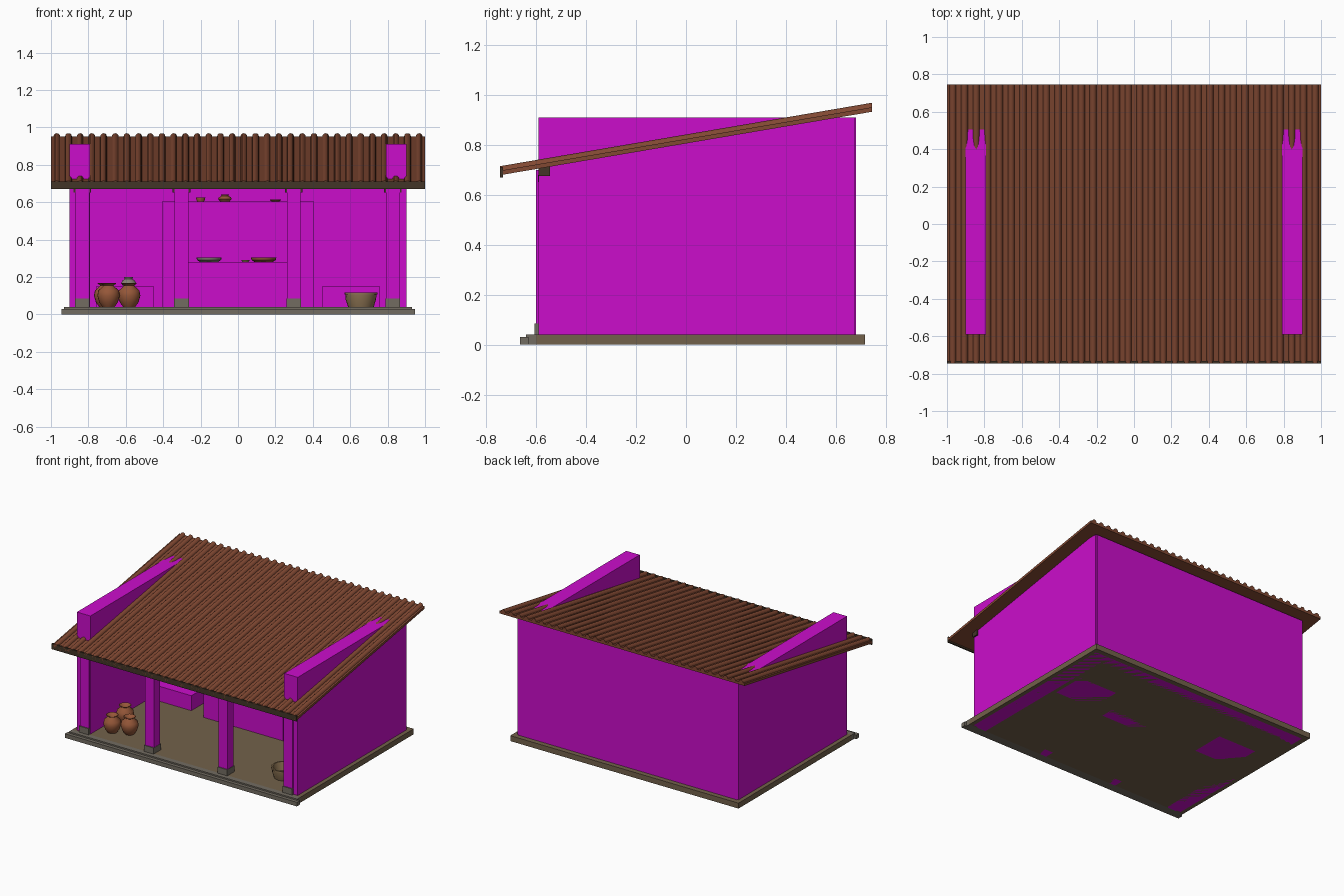
import bpy, bmesh, math
from mathutils import Vector

if "Cube" in bpy.data.objects:
    bpy.data.objects.remove(bpy.data.objects["Cube"])


def material(name, rgb):
    m = bpy.data.materials.new(name)
    m.diffuse_color = (*rgb, 1)
    m.use_nodes = True
    m.node_tree.nodes["Principled BSDF"].inputs["Base Color"].default_value = m.diffuse_color
    return m


PLASTER = material("plaster", (0.6, 0.004, 0.6))
TILE = material("roof_tile", (0.22, 0.065, 0.032))
WOOD = material("dark_wood", (0.055, 0.035, 0.02))
FLOOR = material("earth_floor", (0.17, 0.12, 0.07))
STONE = material("stone", (0.17, 0.15, 0.12))
CLAY = material("clay", (0.30, 0.095, 0.04))
BRONZE = material("pale_clay", (0.26, 0.17, 0.085))
GREY = material("grey_ware", (0.24, 0.21, 0.17))


def finish(bm, name, mat, smooth=False):
    bmesh.ops.recalc_face_normals(bm, faces=bm.faces)
    me = bpy.data.meshes.new(name)
    bm.to_mesh(me)
    bm.free()
    me.materials.append(mat)
    ob = bpy.data.objects.new(name, me)
    bpy.context.collection.objects.link(ob)
    if smooth:
        bpy.ops.object.select_all(action='DESELECT')
        ob.select_set(True)
        bpy.context.view_layer.objects.active = ob
        bpy.ops.object.shade_smooth_by_angle(angle=math.radians(40))
    return ob


def box(name, x, y, z, mat):
    bm = bmesh.new()
    bmesh.ops.create_cube(bm, size=1)
    for v in bm.verts:
        v.co = Vector([a[0] + (c + 0.5) * (a[1] - a[0]) for a, c in zip((x, y, z), v.co)])
    return finish(bm, name, mat)


def lathe(name, profile, loc, mat, steps=20):
    """Turn (radius, height) points about z; profile starts and ends on the axis."""
    bm = bmesh.new()
    vs = [bm.verts.new((r, 0, z)) for r, z in profile]
    es = [bm.edges.new(p) for p in zip(vs, vs[1:])]
    bmesh.ops.spin(bm, geom=vs + es, cent=(0, 0, 0), axis=(0, 0, 1),
                   angle=math.tau, steps=steps)
    bmesh.ops.remove_doubles(bm, verts=bm.verts, dist=1e-5)
    ob = finish(bm, name, mat, True)
    ob.location = loc
    return ob


# floor and front step
box("floor_slab", (-.93, .93), (-.60, .717), (0, .04), FLOOR)
box("threshold", (-.93, .93), (-.64, -.60), (0, .04), STONE)
box("front_step", (-.945, .945), (-.665, -.63), (0, .03), STONE)

# walls
box("back_wall", (-.89, .89), (.57, .68), (0, .91), PLASTER)
for side, s in (("left", -1), ("right", 1)):
    box(side + "_wall", sorted((s * .79, s * .9)), (-.59, .675), (0, .91), PLASTER)

# front posts with stone bases and small wooden capitals
for i, x in enumerate((-.832, -.302, .298, .828)):
    box(f"post_{i}", (x - .037, x + .037), (-.60, -.53), (0, .70), PLASTER)
    box(f"post_base_{i}", (x - .039, x + .039), (-.607, -.523), (.03, .085), STONE)
    box(f"post_capital_{i}", (x - .047, x + .047), (-.592, -.54), (.652, .68), WOOD)

# beam over the posts and eaves board
box("front_beam", (-.91, .91), (-.59, -.545), (.675, .72), WOOD)
box("eaves_board", (-1, 1), (-.745, -.733), (.67, .71), WOOD)

# sloping roof: ribbed cross-section swept from front to back
N, R, THICK = 32, .018, .018
pitch = 2 / N
top = [(-1, 0)]
for i in range(N):
    cx = -1 + pitch * (i + .5)
    top += [(cx - R * math.cos(math.pi * k / 6), R * math.sin(math.pi * k / 6)) for k in range(7)]
top.append((1, 0))
bm = bmesh.new()
ends = [[(bm.verts.new((x, y, z0 + z)), bm.verts.new((x, y, z0 - THICK))) for x, z in top]
        for y, z0 in ((-.745, .697), (.745, .951))]
front, back = ends
for i in range(len(top) - 1):
    for k in (0, 1):
        bm.faces.new((front[i][k], front[i + 1][k], back[i + 1][k], back[i][k]))
    for row in ends:
        bm.faces.new((row[i][0], row[i + 1][0], row[i + 1][1], row[i][1]))
for i in (0, -1):
    bm.faces.new((front[i][0], back[i][0], back[i][1], front[i][1]))
finish(bm, "tiled_roof", TILE, True)

# shop furniture
box("counter", (-.325, .325), (.06, .22), (0, .28), PLASTER)
box("rear_cabinet", (-.405, .405), (.46, .60), (0, .605), PLASTER)
for side, s in (("left", -1), ("right", 1)):
    box(side + "_bench", sorted((s * .45, s * .76)), (.10, .35), (0, .15), PLASTER)

# storage jars
JAR = [(0, 0), (.032, 0), (.05, .025), (.06, .06), (.055, .088), (.032, .108),
       (.027, .116), (.042, .125), (.038, .127), (.022, .114), (0, .108)]
for i, (x, y) in enumerate(((-.692, -.475), (-.582, -.43), (-.71, -.30))):
    lathe(f"storage_jar_{i}", JAR, (x, y, .04), CLAY)


def scaled(profile, r, h):
    return [(a * r, b * h) for a, b in profile]


# bowls, dishes and small pots
BOWL = [(0, 0), (.78, 0), (.92, .5), (.95, .85), (1, .87), (1, 1), (.88, 1), (.7, .25), (0, .2)]
DISH = [(0, 0), (.7, 0), (.95, .45), (1, 1), (.92, 1), (.8, .45), (0, .35)]
POT = [(0, 0), (.7, 0), (1, .35), (.85, .6), (.5, .78), (.6, 1), (.45, 1), (.35, .8), (0, .75)]
lathe("large_basin", scaled(BOWL, .088, .077), (.657, -.40, .04), BRONZE)
lathe("counter_dish", scaled(DISH, .068, .025), (-.155, .14, .28), GREY)
lathe("counter_bowl", scaled(DISH, .068, .025), (.137, .14, .28), CLAY)
lathe("counter_cup", scaled(DISH, .022, .012), (.04, .11, .28), BRONZE)
lathe("bench_pot", scaled(POT, .04, .05), (-.585, .22, .15), GREY)
lathe("cabinet_pot", scaled(POT, .037, .036), (-.07, .53, .605), CLAY)
lathe("cabinet_cup", scaled(BOWL, .025, .02), (-.2, .53, .605), CLAY)
lathe("cabinet_dish", scaled(DISH, .03, .01), (.2, .53, .605), CLAY)
